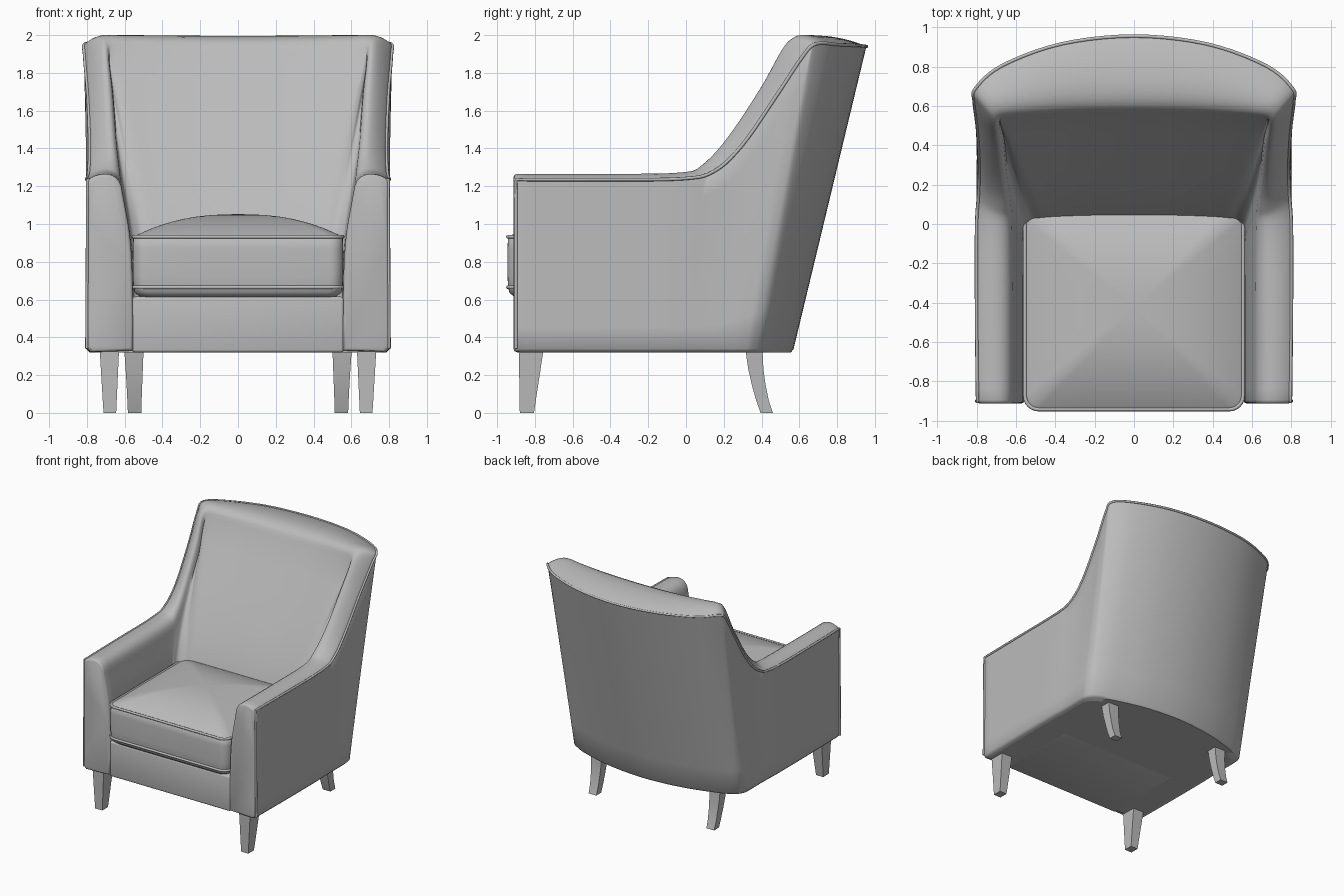
import bpy, bmesh, math
from mathutils import Vector as V

if "Cube" in bpy.data.objects:
    bpy.data.objects.remove(bpy.data.objects["Cube"])

fabric = bpy.data.materials.new("grey_upholstery")
fabric.diffuse_color = (0.5, 0.5, 0.5, 1)
fabric.use_nodes = True
fabric.node_tree.nodes["Principled BSDF"].inputs["Base Color"].default_value = fabric.diffuse_color


def finish(name, bm, angle=40):
    bmesh.ops.recalc_face_normals(bm, faces=bm.faces)
    me = bpy.data.meshes.new(name)
    bm.to_mesh(me)
    bm.free()
    ob = bpy.data.objects.new(name, me)
    bpy.context.collection.objects.link(ob)
    me.materials.append(fabric)
    bpy.ops.object.select_all(action='DESELECT')
    ob.select_set(True)
    bpy.context.view_layer.objects.active = ob
    bpy.ops.object.shade_smooth_by_angle(angle=math.radians(angle))
    return ob


def loft(name, rings, angle=40):
    """Skin closed rings of points and cap both ends."""
    bm = bmesh.new()
    rows = [[bm.verts.new(p) for p in r] for r in rings]
    n = len(rows[0])
    for a, b in zip(rows, rows[1:]):
        for i in range(n):
            j = (i + 1) % n
            bm.faces.new((a[i], a[j], b[j], b[i]))
    bm.faces.new(rows[0])
    bm.faces.new(rows[-1])
    return finish(name, bm, angle)


def piping(name, pts, r, cyclic=False):
    cu = bpy.data.curves.new(name, 'CURVE')
    cu.dimensions = '3D'
    cu.bevel_depth, cu.bevel_resolution = r, 2
    sp = cu.splines.new('POLY')
    sp.points.add(len(pts) - 1)
    for p, q in zip(sp.points, pts):
        p.co = (*q, 1)
    sp.use_cyclic_u = cyclic
    ob = bpy.data.objects.new(name, cu)
    bpy.context.collection.objects.link(ob)
    cu.materials.append(fabric)
    bpy.ops.object.select_all(action='DESELECT')
    ob.select_set(True)
    bpy.context.view_layer.objects.active = ob
    bpy.ops.object.convert(target='MESH')
    bpy.ops.object.shade_smooth_by_angle(angle=math.radians(60))


def bezier(a, b, c, d, n):
    out = []
    for i in range(n + 1):
        t = i / n
        u = 1 - t
        out.append(a * u**3 + b * 3 * u * u * t + c * 3 * u * t * t + d * t**3)
    return out


def catmull(a, b, c, d, t):
    return [0.5 * (2 * q + (r - p) * t + (2 * p - 5 * q + 4 * r - s) * t * t
                   + (3 * q - p - 3 * r + s) * t**3) for p, q, r, s in zip(a, b, c, d)]


# Wall stations from arm front to back centre:
# outer bottom xy, outer seam xyz, inner roll xyz, inner bottom xy, roll direction yz
KEYS = [
    (.80, -.895, .795, -.895, 1.235, .612, -.895, 1.17, .555, -.895, 0, 1),
    (.805, -.45, .80, -.45, 1.235, .612, -.45, 1.17, .555, -.45, 0, 1),
    (.805, -.10, .80, -.02, 1.24, .615, -.04, 1.18, .555, -.12, 0, 1),
    (.80, .08, .79, .15, 1.28, .62, .10, 1.24, .55, -.09, -.4, .9),
    (.80, .20, .785, .30, 1.42, .64, .26, 1.42, .54, -.08, -.7, .6),
    (.80, .29, .795, .48, 1.68, .66, .43, 1.68, .51, -.07, -.7, .6),
    (.79, .35, .812, .62, 1.89, .68, .515, 1.86, .48, -.06, -.4, .9),
    (.74, .41, .805, .69, 1.955, .66, .535, 1.91, .43, -.06, 0, 1),
    (.60, .47, .67, .805, 1.95, .54, .55, 1.92, .35, -.055, 0, 1),
    (.33, .54, .37, .915, 1.945, .30, .565, 1.92, .20, -.05, 0, 1),
    (0, .57, 0, .955, 1.94, 0, .57, 1.92, 0, -.05, 0, 1),
]
X_SLOTS = (0, 2, 5, 8)
mirrored = [tuple(-v if i in X_SLOTS else v for i, v in enumerate(k)) for k in KEYS[-2::-1]]
keys = KEYS + mirrored
stations = []
for i in range(len(keys) - 1):
    a, d = keys[max(i - 1, 0)], keys[min(i + 2, len(keys) - 1)]
    stations += [catmull(a, keys[i], keys[i + 1], d, s / 5) for s in range(5)]
stations.append(list(keys[-1]))


def section(k):
    """Closed cross-section of the wall at one station."""
    low = V((k[0], k[1], .34))
    seam, roll = V(k[2:5]), V(k[5:8])
    foot = V((k[8], k[9], .33))
    knee = V((k[8], k[9], .85))
    n = V((0, k[10], k[11]))
    pts = [V((k[0] * .975, k[1] * .975, .32))]
    pts += [low.lerp(seam, s / 8) for s in range(9)]
    pts += bezier(seam, seam.lerp(roll, .3) + n * .06, seam.lerp(roll, .95) + n * .12, roll, 10)[1:]
    pts += bezier(roll, roll.lerp(knee, .75), knee + V((0, 0, .1)), foot, 12)[1:]
    return pts


def front_cap(ring, inset, y):
    mid = V((.68, 0, .8))
    mid.x *= 1 if ring[0].x > 0 else -1
    out = []
    for p in ring:
        dx, dz = p.x - mid.x, p.z - mid.z
        out.append(V((mid.x + dx * (1 - inset / .11), y, mid.z + dz * (1 - inset / .46))))
    return out


# Arms and curved back in one wall, with softened arm fronts
rings = [section(k) for k in stations]
first, last = rings[0], rings[-1]
caps = [(.014, -.912), (.005, -.907)]
rings = [front_cap(first, *c) for c in caps] + rings + [front_cap(last, *c) for c in caps[::-1]]
loft("arms_and_back", rings, 50)

# Piping along the outer seam and down both arm fronts
seam = [V(k[2:5]) for k in stations]
down = [V((p.x, p.y - .005, p.z)) for p in first[9:0:-1]]
down_l = [V((p.x, p.y - .005, p.z)) for p in last[9:0:-1]]
piping("outer_seam_piping", down[::-1] + seam[1:-1] + down_l, .009)

# Base filling the underside
plan = [(k[0] * .975, k[1] * .975) for k in stations]
loft("seat_base", [[V((x, y, z)) for x, y in plan] for z in (.321, .45)])

# Front rail
bm = bmesh.new()
bmesh.ops.create_cube(bm, size=1)
for v in bm.verts:
    v.co = (v.co.x * 1.12, -.55 + v.co.y * .71, .4675 + v.co.z * .295)
bmesh.ops.bevel(bm, geom=bm.edges[:], offset=.015, segments=3, affect='EDGES', profile=.5)
finish("front_rail", bm)


# Loose seat cushion with domed top
def outline(f, z, r=.07, hx=.557, hy=.52, cy=-.425):
    pts = []
    for q, (sx, sy) in enumerate(((1, 1), (-1, 1), (-1, -1), (1, -1))):
        for s in range(7):
            a = math.radians(90 * q + 15 * s)
            pts.append(V(((sx * (hx - r) + r * math.cos(a)) * f,
                          cy + (sy * (hy - r) + r * math.sin(a)) * f, z)))
        # extra points along each straight side
        nx, ny = ((-1, 1), (-1, -1), (1, -1), (1, 1))[q]
        end = [V((sx * (hx - r), sy * hy)), V((-sx * (hx - r), sy * hy))] if q % 2 == 0 else \
              [V((sx * hx, sy * (hy - r))), V((sx * hx, -sy * (hy - r)))]
        for s in (.25, .5, .75):
            p = end[0].lerp(end[1], s)
            pts.append(V((p.x * f, cy + p.y * f, z)))
    return pts


rings = [outline(f, z) for f, z in ((.6, .605), (.93, .615), (.98, .635), (.995, .665),
                                    (1, .73), (1.002, .80), (1, .87), (.995, .93))]
for i in range(1, 13):
    f = .995 * math.cos(i / 12 * math.pi / 2 * .985)
    rings.append(outline(f, .93 + .122 * (1 - f ** 2.4)))
loft("seat_cushion", rings, 60)
for name, z in (("cushion_top_piping", .932), ("cushion_bottom_piping", .665)):
    piping(name, outline(.995, z), .010, True)


# Legs: rows of (z, x0, x1, y0, y1)
def leg(name, rows, side):
    rings = [[V((side * x, y, z)) for x, y in ((a, c), (b, c), (b, d), (a, d))]
             for z, a, b, c, d in rows]
    loft(name, rings, 30)


FRONT = [(0, .645, .712, -.88, -.805), (.33, .63, .732, -.885, -.755)]
REAR = [(0, .512, .583, .395, .46), (.07, .51, .586, .37, .437), (.15, .507, .59, .348, .421),
        (.23, .504, .595, .33, .41), (.33, .50, .602, .315, .405)]
for side, tag in ((1, "right"), (-1, "left")):
    leg("front_leg_" + tag, FRONT, side)
    leg("rear_leg_" + tag, REAR, side)
